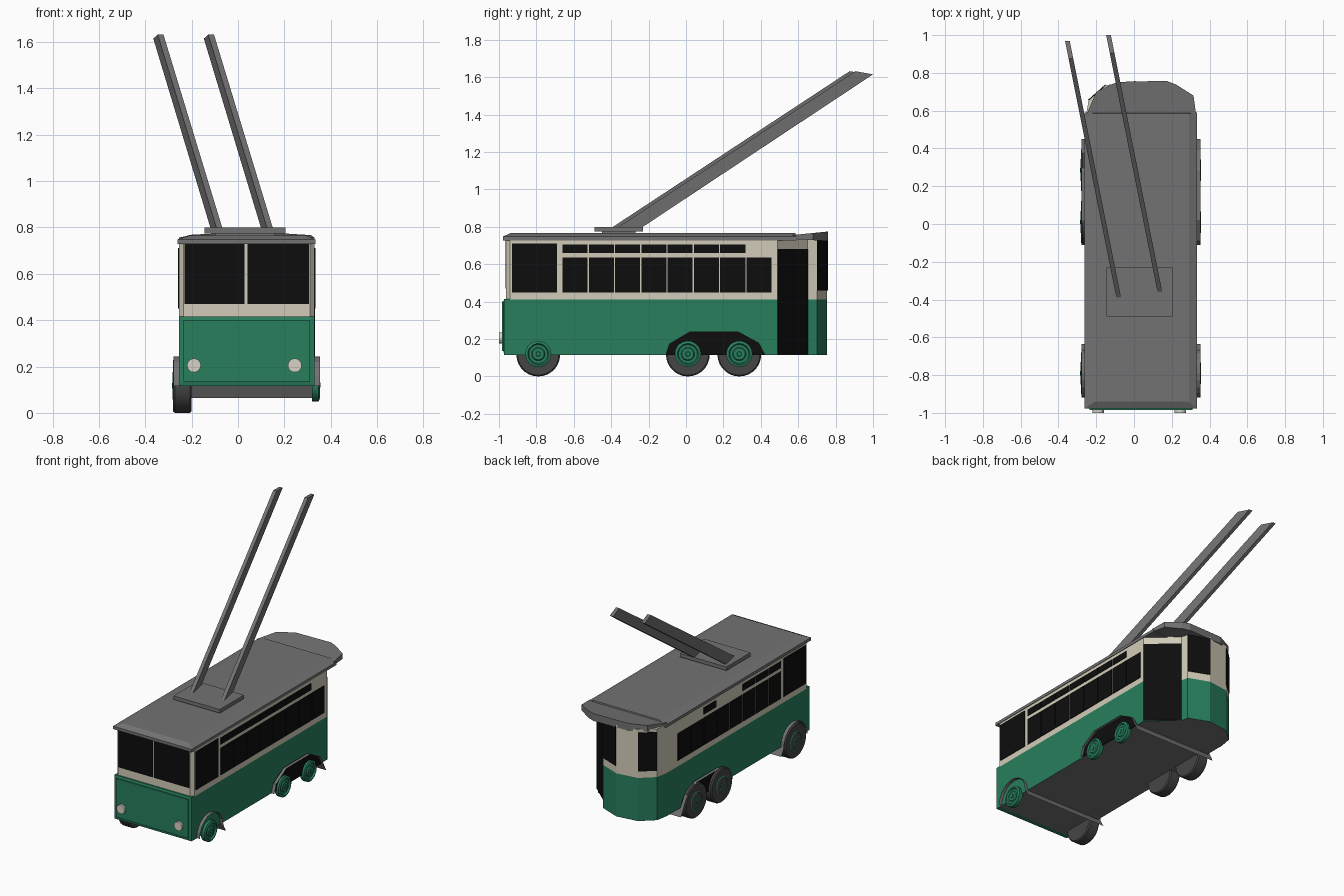
import bpy, bmesh, math
from mathutils import Vector

cube = bpy.data.objects.get("Cube")
if cube:
    bpy.data.objects.remove(cube, do_unlink=True)


def material(name, r, g, b):
    m = bpy.data.materials.new(name)
    m.use_nodes = True
    m.diffuse_color = (r, g, b, 1)
    m.node_tree.nodes["Principled BSDF"].inputs["Base Color"].default_value = (r, g, b, 1)
    return m


GREEN = material("green paint", .021, .21, .11)
CREAM = material("cream paint", .64, .6, .48)
GREY = material("roof grey", .17, .17, .17)
TYRE = material("tyre rubber", .06, .06, .06)
BLACK = material("dark glass", .004, .004, .004)
LAMP = material("lamp glass", .68, .65, .56)


def make(name, verts, faces, *mats, fix=True):
    me = bpy.data.meshes.new(name)
    me.from_pydata([tuple(v) for v in verts], [], faces)
    if fix:
        bm = bmesh.new()
        bm.from_mesh(me)
        bmesh.ops.recalc_face_normals(bm, faces=bm.faces)
        bm.to_mesh(me)
        bm.free()
    for m in mats:
        me.materials.append(m)
    ob = bpy.data.objects.new(name, me)
    bpy.context.collection.objects.link(ob)
    return ob


def loft(name, rings, *mats):
    """Skin a stack of equal-length rings and cap both ends."""
    n = len(rings[0])
    faces = [(k * n + i, k * n + (i + 1) % n, (k + 1) * n + (i + 1) % n, (k + 1) * n + i)
             for k in range(len(rings) - 1) for i in range(n)]
    last = (len(rings) - 1) * n
    faces += [tuple(reversed(range(n))), tuple(range(last, last + n))]
    return make(name, [v for r in rings for v in r], faces, *mats)


def ring(outline, z):
    return [(x, y, z) for x, y in outline]


def rect(x0, x1, y0, y1):
    return [(x0, y0), (x1, y0), (x1, y1), (x0, y1)]


def wall_plate(name, p, q, z0, z1, mat, t=.004):
    """Thin plate on the wall running from p to q, outside on the right."""
    p, q = Vector(p), Vector(q)
    d = (q - p).normalized()
    out = Vector((d.y, -d.x)) * t
    base = [p - out, p + out, q + out, q - out]
    return loft(name, [ring(base, z0), ring(base, z1)], mat)


def lathe(name, profile, centre, side, mat, n=28):
    """Turn (radius, offset) pairs about an x axis; side is the outward sign."""
    cx, cy, cz = centre
    rings = [[(cx + side * o, cy + r * math.cos(2 * math.pi * i / n),
               cz + r * math.sin(2 * math.pi * i / n)) for i in range(n)] for r, o in profile]
    ob = loft(name, rings, mat)
    bpy.ops.object.select_all(action="DESELECT")
    ob.select_set(True)
    bpy.context.view_layer.objects.active = ob
    bpy.ops.object.shade_smooth_by_angle(angle=math.radians(30))
    return ob


LEFT, RIGHT = .33, -.255

# Body: tapered rear with a diagonal entrance corner
plan = [(-.235, -.962), (.31, -.962), (LEFT, -.94), (LEFT, .49), (.15, .65), (.14, .70),
        (0, .755), (-.15, .735), (-.24, .655), (RIGHT, .57), (RIGHT, -.94)]
lower = loft("lower_body", [ring(plan, .115), ring(plan, .41)], GREEN, GREY)
for f in lower.data.polygons:
    f.material_index = 1 if f.normal.z < -.5 else 0
loft("upper_body", [ring(plan, .41), ring(plan, .74)], CREAM)

# Raised front panel
panel = [(x, z) for x, z in rect(-.255, .33, .115, .415)]
inner = rect(-.235, .31, .135, .4)
loft("front_panel", [[(x, y, z) for x, z in o] for o, y in
                     ((panel, -.94), (panel, -.972), (inner, -.976), (inner, -.985))], GREEN)

# Headlamps
for name, x in (("right_headlamp", -.19), ("left_headlamp", .245)):
    disc = [(x + .03 * math.cos(a * math.pi / 8), .205 + .03 * math.sin(a * math.pi / 8))
            for a in range(16)]
    loft(name, [[(u, y, v) for u, v in disc] for y in (-.98, -1)], LAMP)

# Windscreen panes
for i, (a, b) in enumerate(((-.23, .028), (.04, .306))):
    wall_plate(f"windscreen_{i}", (a, -.962), (b, -.962), .47, .728, BLACK)


# Side windows
def side_window(name, x, y0, y1, z0, z1):
    ends = [(x, y0), (x, y1)]
    if x < 0:
        ends.reverse()
    wall_plate(name, *ends, z0, z1, BLACK)


for tag, x in (("left", LEFT), ("right", RIGHT)):
    side_window(f"{tag}_cab_window", x, -.93, -.69, .45, .712)
    for i in range(8):
        y = -.66 + i * .1405
        side_window(f"{tag}_window_{i}", x, y, y + .134, .45, .635)
        if i < 7 and not (tag == "right" and i in (3, 4, 6)):
            side_window(f"{tag}_upper_window_{i}", x, y, y + .134, .66, .705)

# Entrance and rear windows
wall_plate("entrance", plan[3], plan[4], .117, .68, BLACK)
wall_plate("left_rear_window", plan[5], plan[6], .46, .73, BLACK)
wall_plate("right_rear_window", plan[7], plan[8], .455, .72, BLACK)

# Roof slab and flared rear canopy
eave = rect(-.262, .334, -.978, .59)
crown = rect(-.205, .29, -.94, .585)
loft("roof", [ring(eave, .728), ring(eave, .748), ring(crown, .766)], GREY)
canopy = [(.33, .57), (.315, .68), (.22, .74), (.17, .758), (-.09, .752), (-.2, .70), (-.255, .57)]
loft("rear_canopy", [[(x, y, .735 - (y - .57) * .06) for x, y in canopy],
                     [(x, y, .756 + (y - .57) * .1) for x, y in canopy]], GREY)

# Pole base
base = rect(-.145, .205, -.49, -.23)
foot = rect(-.1, .16, -.45, -.27)
loft("pole_base", [ring(base, .775), ring(base, .8)], GREY)
loft("pole_base_foot", [ring(foot, .755), ring(foot, .78)], GREY)


# Trolley poles, leaning back and sideways
def pole(name, x, y):
    def end(y0, y1, z0, z1):
        pts = [(-.0125, y0, z0), (.0125, y0, z0), (.0125, y1, z1), (-.0125, y1, z1)]
        return [(x + u - .2 * v, y + v, z) for u, v, z in pts]
    loft(name, [end(0, .13, .797, .797), end(1.27, 1.365, 1.632, 1.615)], GREY)


pole("right_pole", -.08, -.395)
pole("left_pole", .138, -.365)

# Wheels: tyres only on the right, hubs on both sides
HUB = [(.07, -.01), (.07, .018), (.056, .024), (.05, .014), (.036, .014),
       (.031, .021), (.013, .021), (.011, .026), (.002, .026)]
TREAD = [(.07, 0), (.11, 0), (.117, .008), (.117, .072), (.11, .08), (.07, .08)]
for tag, y in (("front", -.79), ("middle", .01), ("rear", .285)):
    lathe(f"left_{tag}_hub", HUB, (LEFT, y, .12), 1, GREEN)
    lathe(f"right_{tag}_tyre", TREAD, (-.2, y, .117), -1, TYRE)
    lathe(f"right_{tag}_hub", HUB, (-.259, y, .117), -1, GREEN)

# Wheel arches: sheets folded over the wheels, with a rear flap below the body
front_arch = [(-.79 - .128 * math.cos(a * math.pi / 10), .117 + .126 * math.sin(a * math.pi / 10))
              for a in range(10)] + [(-.662, .115), (-.635, .065)]
rear_arch = [(-.11, .115), (-.09, .175), (.02, .24), (.28, .24), (.39, .18), (.425, .115), (.45, .065)]
for name, path in (("front_arch", front_arch), ("rear_arch", rear_arch)):
    n = len(path)
    verts = [(x, y, z) for x in (-.278, .353) for y, z in path]
    make(name, verts, [(i, i + 1, n + i + 1, n + i) for i in range(n - 1)], GREY, fix=False)

# Dark recess behind the rear wheels
recess = rear_arch[:-1]
for tag, x, s in (("left", LEFT, 1), ("right", RIGHT, -1)):
    loft(f"{tag}_wheel_recess", [[(x + s * d, y, z) for y, z in recess] for d in (-.004, .004)], BLACK)
